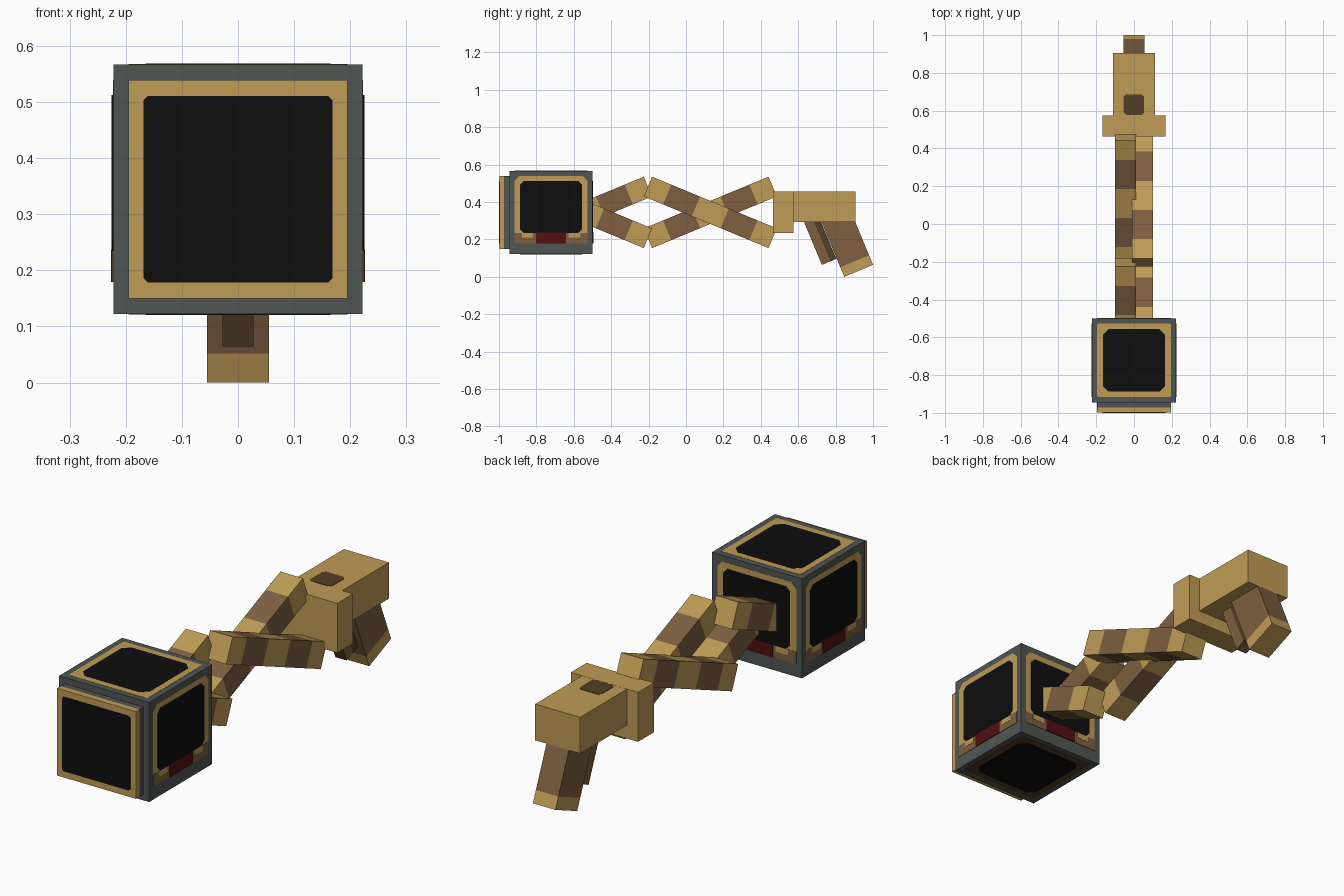
import bpy, bmesh, math
from mathutils import Matrix, Vector

if "Cube" in bpy.data.objects:
    bpy.data.objects.remove(bpy.data.objects["Cube"], do_unlink=True)


def material(name, rgb):
    lin = [((c / 255 + 0.055) / 1.055) ** 2.4 if c > 10 else c / 255 / 12.92 for c in rgb]
    m = bpy.data.materials.new(name)
    m.use_nodes = True
    m.diffuse_color = (*lin, 1)
    m.node_tree.nodes["Principled BSDF"].inputs["Base Color"].default_value = (*lin, 1)
    return m


GOLD = material("gold wood", (192, 156, 86))
BROWN = material("brown wood", (125, 95, 64))
DARK = material("dark wood", (84, 62, 38))
GRAY = material("gray metal", (80, 86, 83))
BLACK = material("black panel", (14, 14, 14))
RED = material("dark red", (82, 14, 16))


def finish(name, bm, mats, matrix=None):
    bmesh.ops.recalc_face_normals(bm, faces=bm.faces)
    mesh = bpy.data.meshes.new(name)
    bm.to_mesh(mesh)
    bm.free()
    for m in mats:
        mesh.materials.append(m)
    ob = bpy.data.objects.new(name, mesh)
    if matrix is not None:
        ob.matrix_world = matrix
    bpy.context.collection.objects.link(ob)
    return ob


def box(name, lo, hi, mat):
    bm = bmesh.new()
    bmesh.ops.create_cube(bm, size=1)
    lo, hi = Vector(lo), Vector(hi)
    for v in bm.verts:
        v.co = [lo[i] + (v.co[i] + 0.5) * (hi[i] - lo[i]) for i in range(3)]
    return finish(name, bm, [mat])


def banded_bar(name, sx, sy, bands, matrix, mats):
    """Square bar along local z; bands are (length, material index)."""
    bm = bmesh.new()
    z, rings = 0, []
    for length in [0] + [b[0] for b in bands]:
        z += length
        rings.append([bm.verts.new((x * sx / 2, y * sy / 2, z))
                      for x, y in ((-1, -1), (1, -1), (1, 1), (-1, 1))])
    for k, (_, mi) in enumerate(bands):
        for i in range(4):
            j = (i + 1) % 4
            bm.faces.new((rings[k][i], rings[k][j], rings[k + 1][j],
                          rings[k + 1][i])).material_index = mi
    bm.faces.new(rings[0]).material_index = bands[0][1]
    bm.faces.new(rings[-1]).material_index = bands[-1][1]
    return finish(name, bm, mats, matrix)


def plate(name, frame, u0, u1, v0, v1, cut, height, mat):
    """Thin plate with cut corners lying on a face frame (u, v, normal)."""
    c = cut
    if c:
        pts = [(u0 + c, v0), (u1 - c, v0), (u1, v0 + c), (u1, v1 - c),
               (u1 - c, v1), (u0 + c, v1), (u0, v1 - c), (u0, v0 + c)]
    else:
        pts = [(u0, v0), (u1, v0), (u1, v1), (u0, v1)]
    bm = bmesh.new()
    f = bm.faces.new([bm.verts.new((u, v, -0.001)) for u, v in pts])
    ext = bmesh.ops.extrude_face_region(bm, geom=[f])
    for v in ext["geom"]:
        if isinstance(v, bmesh.types.BMVert):
            v.co.z = height
    return finish(name, bm, [mat], frame)


def face_frame(origin, u, v):
    u, v = Vector(u), Vector(v)
    m = Matrix((u, v, u.cross(v))).transposed().to_4x4()
    m.translation = origin
    return m


# Head block
H, CY, CZ = 0.2222, -0.722, 0.3445
box("head_block", (-H, CY - H, CZ - H), (H, CY + H, CZ + H), GRAY)

# Raised front screen
box("screen_backing", (-0.195, -0.972, 0.15), (0.195, -0.944, 0.539), GRAY)
box("screen_frame", (-0.195, -0.998, 0.15), (0.195, -0.972, 0.539), GOLD)
front = face_frame((0, -0.998, CZ), (1, 0, 0), (0, 0, 1))
plate("screen_panel", front, -0.168, 0.168, -0.166, 0.166, 0.007, 0.002, BLACK)

# Framed panels on the top and underside
top = face_frame((0, CY, CZ + H), (1, 0, 0), (0, 1, 0))
plate("top_frame", top, -0.195, 0.195, -0.195, 0.195, 0.006, 0.001, GOLD)
plate("top_panel", top, -0.165, 0.165, -0.165, 0.165, 0.03, 0.002, BLACK)
under = face_frame((0, CY, CZ - H), (1, 0, 0), (0, -1, 0))
plate("under_frame", under, -0.195, 0.195, -0.195, 0.195, 0.006, 0.001, DARK)
plate("under_panel", under, -0.165, 0.165, -0.165, 0.165, 0.03, 0.002, BLACK)

# Framed panels on the left, right and back
sides = {
    "left": face_frame((H, CY, CZ), (0, 1, 0), (0, 0, 1)),
    "right": face_frame((-H, CY, CZ), (0, -1, 0), (0, 0, 1)),
    "back": face_frame((0, CY + H, CZ), (-1, 0, 0), (0, 0, 1)),
}
for side, fr in sides.items():
    plate(side + "_frame", fr, -0.195, 0.195, -0.14, 0.195, 0.025, 0.001, GOLD)
    plate(side + "_strip", fr, -0.195, 0.195, -0.165, -0.11, 0, 0.002, BROWN)
    plate(side + "_panel", fr, -0.165, 0.165, -0.11, 0.168, 0.02, 0.003, BLACK)
    plate(side + "_red_inset", fr, -0.08, 0.08, -0.165, -0.108, 0, 0.004, RED)
    for s in (-1, 1):
        a, b = sorted((s * 0.095, s * 0.155))
        plate(side + "_gold_tab", fr, a, b, -0.135, -0.11, 0, 0.003, GOLD)

# Scissor arms: two crossed pairs of striped beams
PX = 0.444 / 16
W = 4 * PX
BANDS = [(4 * PX, 0), (6 * PX, 1), (6 * PX, 0), (6 * PX, 1), (4 * PX, 0)]
for pair, cy in (("front", -0.537), ("rear", 0.13)):
    for kind, x, ang in (("rising", -0.0445, -67.5), ("falling", 0.0445, -112.5)):
        m = (Matrix.Translation((x, cy, CZ)) @ Matrix.Rotation(math.radians(ang), 4, 'X')
             @ Matrix.Translation((0, 0, -13 * PX)))
        banded_bar(f"{pair}_{kind}_beam", W, W * 1.03, BANDS, m, [GOLD, BROWN])

# Grip body with its collar
box("collar", (-0.166, 0.464, 0.235), (0.166, 0.575, 0.456), GOLD)
box("grip_body", (-0.111, 0.57, 0.294), (0.111, 0.905, 0.4555), GOLD)
grip_top = face_frame((0, 0, 0.456), (1, 0, 0), (0, 1, 0))
plate("grip_inset", grip_top, -0.055, 0.053, 0.578, 0.685, 0.012, 0.001, DARK)

# Slanted handle with a gold foot
tilt = Matrix.Rotation(math.radians(22.5), 4, 'X')
banded_bar("handle", W, 6 * PX, [(2 * PX, 0), (0.277, 1)],
           Matrix.Translation((0, 0.923, 0.032)) @ tilt, [GOLD, BROWN])

# Trigger: brown sides, darker rear half and front face
for name, y, depth, side in (("trigger_front", -0.017, 0.05, 1), ("trigger_rear", 0.025, 0.034, 0)):
    m = Matrix.Translation((0, 0.765, 0.08)) @ tilt @ Matrix.Translation((0, y, 0))
    ob = banded_bar(name, 2 * PX, depth, [(0.26, side)], m, [DARK, BROWN])
    for p in ob.data.polygons:
        if p.normal.y < -0.5:
            p.material_index = 0
